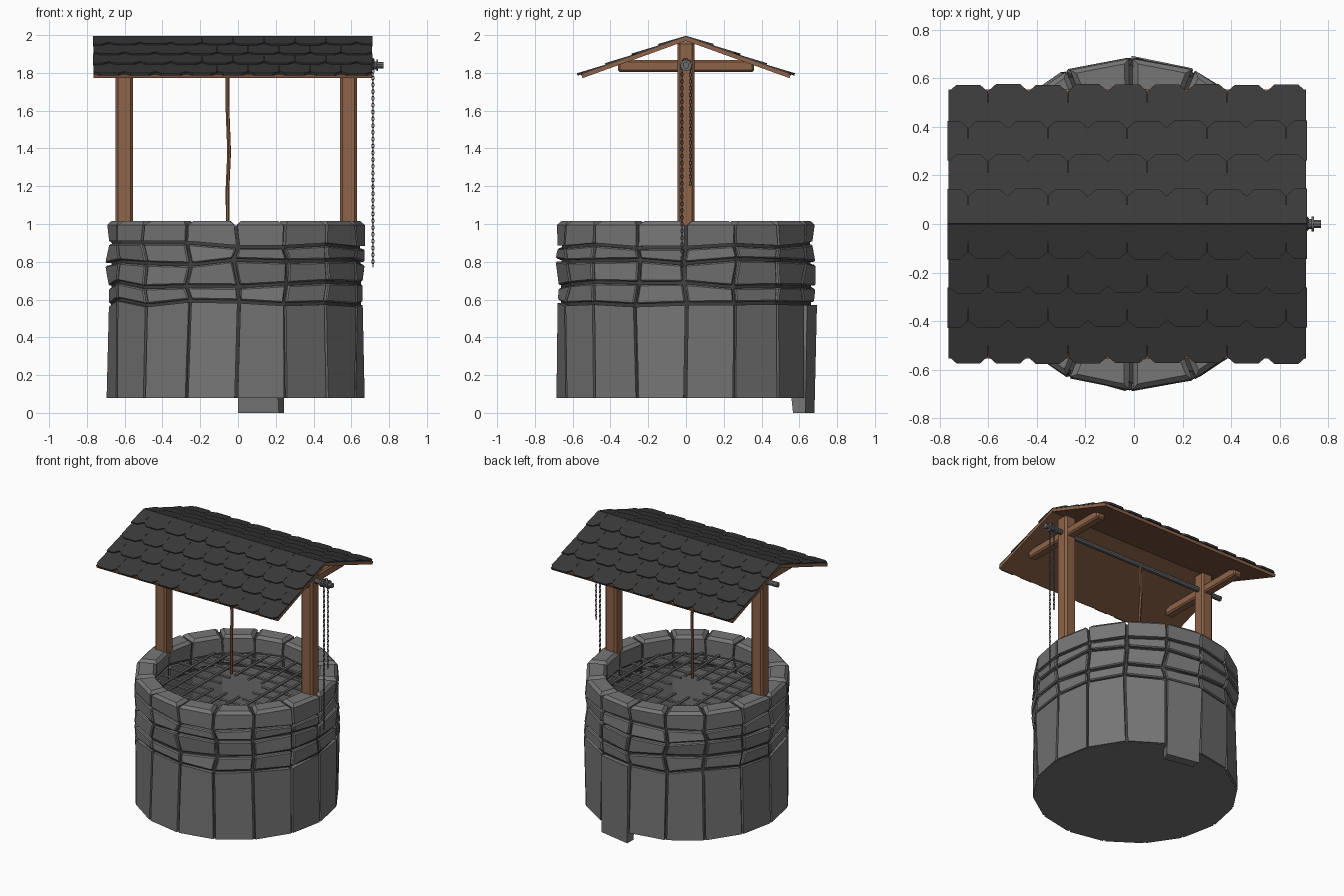
import bpy, bmesh, math, random
from mathutils import Vector

if "Cube" in bpy.data.objects:
    bpy.data.objects.remove(bpy.data.objects["Cube"])

random.seed(4)
CX = -0.01          # centre of the well shaft


def mat(name, v):
    m = bpy.data.materials.new(name)
    m.diffuse_color = (*v, 1)
    m.use_nodes = True
    m.node_tree.nodes["Principled BSDF"].inputs["Base Color"].default_value = m.diffuse_color
    return m


STONE = mat("stone grey", (0.18, 0.18, 0.18))
MORTAR = mat("mortar dark grey", (0.05, 0.05, 0.05))
WOOD = mat("brown wood", (0.27, 0.125, 0.065))
SHINGLE = mat("shingle charcoal", (0.042, 0.042, 0.042))
IRON = mat("iron grey", (0.15, 0.15, 0.155))
ROPE = mat("rope brown", (0.24, 0.11, 0.055))


def finish(bm, name, material):
    bmesh.ops.recalc_face_normals(bm, faces=bm.faces[:])
    me = bpy.data.meshes.new(name)
    bm.to_mesh(me)
    bm.free()
    me.materials.append(material)
    ob = bpy.data.objects.new(name, me)
    bpy.context.collection.objects.link(ob)
    return ob


def prism(bm, bottom, top):
    """Closed solid between two matching outlines."""
    lo = [bm.verts.new(p) for p in bottom]
    hi = [bm.verts.new(p) for p in top]
    n = len(lo)
    bm.faces.new(lo[::-1])
    bm.faces.new(hi)
    for i in range(n):
        bm.faces.new((lo[i], lo[(i + 1) % n], hi[(i + 1) % n], hi[i]))


def rod(bm, a, b, r, n=8):
    a, b = Vector(a), Vector(b)
    m = (b - a).to_track_quat('Z', 'Y').to_matrix().to_4x4()
    m.translation = (a + b) / 2
    bmesh.ops.create_cone(bm, cap_ends=True, segments=n, radius1=r, radius2=r,
                          depth=(b - a).length, matrix=m)


def beam(name, x0, x1, y0, y1, z0, z1, bev):
    bm = bmesh.new()
    prism(bm, [(x0, y0, z0), (x1, y0, z0), (x1, y1, z0), (x0, y1, z0)],
          [(x0, y0, z1), (x1, y0, z1), (x1, y1, z1), (x0, y1, z1)])
    bmesh.ops.bevel(bm, geom=bm.edges[:], offset=bev, segments=1, affect='EDGES')
    return finish(bm, name, WOOD)


def polar(r, a, z):
    return Vector((CX + r * math.cos(a), r * math.sin(a), z))


# Stone courses: a shared, slightly irregular grid of joints, one block per cell
N = 16
LEVELS = [0.08, 0.585, 0.68, 0.80, 0.89, 1.015]
R_OUT, R_IN = 0.683, 0.545
grid = []
for k, z in enumerate(LEVELS):
    loose = 0.3 if k in (0, 5) else 1
    lift = 0 if k in (0, 5) else 1
    grid.append([(R_OUT + random.uniform(-0.014, 0.012) * loose,
                  i * math.tau / N + random.uniform(-0.025, 0.025) * loose,
                  z + random.uniform(-0.016, 0.016) * lift) for i in range(N)])
bm = bmesh.new()
for k in range(5):
    for i in range(N):
        j = (i + 1) % N
        wrap = math.tau if j == 0 else 0
        g = 0.012                                  # half joint gap, as an angle
        gz0 = 0.0 if k == 0 else 0.008
        gz1 = 0.0 if k == 4 else 0.008
        slipped = k == 0 and i == 3                # the dropped block at the back
        rings = []
        for row, dz, dr, rin in ((grid[k], gz0, 0.0, 0.61), (grid[k + 1], -gz1, 0.015, R_IN)):
            (ra, ta, za), (rb, tb, zb) = row[i], row[j]
            ta, tb = ta + g, tb + wrap - g
            za, zb = za + dz, zb + dz
            if not slipped:
                dr, rin = 0, R_IN
            drop = 0.08 if slipped and row is grid[0] else 0
            rings.append([polar(ra + dr, ta, za - drop), polar(rb + dr, tb, zb - drop),
                          polar(rin, tb, zb - drop), polar(rin, ta, za - drop)])
        tmp = bmesh.new()
        prism(tmp, *rings)
        up = [e for e in tmp.edges if k == 4 and all(abs(v.co.z - 1.015) < 0.02 for v in e.verts)]
        if k > 0:
            bmesh.ops.bevel(tmp, geom=up or tmp.edges[:], offset=0.02 if up else 0.007,
                            segments=1, affect='EDGES')
        me = bpy.data.meshes.new("tmp")
        tmp.to_mesh(me)
        tmp.free()
        bm.from_mesh(me)
        bpy.data.meshes.remove(me)
finish(bm, "stone_blocks", STONE)

# Mortar core behind the joints
bm = bmesh.new()
prof = [(0.664, 0.085), (0.662, 0.6), (0.655, 0.992), (0.555, 0.992), (0.555, 0.085)]
loops = [[bm.verts.new(polar(r, i * math.tau / N, z)) for i in range(N)] for r, z in prof]
for a, b in zip(loops, loops[1:] + loops[:1]):
    for i in range(N):
        bm.faces.new((a[i], a[(i + 1) % N], b[(i + 1) % N], b[i]))
finish(bm, "mortar_core", MORTAR)

# Plain shaft lining below the grate, and the closed floor
bm = bmesh.new()
loops = [[bm.verts.new(polar(0.543, i * math.tau / N, z)) for i in range(N)] for z in (0.082, 0.79)]
for i in range(N):
    bm.faces.new((loops[0][i], loops[1][i], loops[1][i - 1], loops[0][i - 1]))
finish(bm, "shaft_lining", STONE)
bm = bmesh.new()
rim = [polar(0.672, i * math.tau / N, 0) for i in range(N)]
prism(bm, [p + Vector((0, 0, 0.078)) for p in rim], [p + Vector((0, 0, 0.084)) for p in rim])
finish(bm, "well_floor", STONE)

# Iron grate with a broken opening in the middle
bm = bmesh.new()
for axis in (0, 1):
    z = 0.88 + 0.014 * axis
    for n in range(-4, 5):
        o = n * 0.108 + random.uniform(-0.012, 0.012)
        h = math.sqrt(0.555 ** 2 - o * o)
        spans = [(-h, -0.13), (0.13, h)] if abs(n) <= 1 else [(-h, h)]
        for s, e in spans:
            a, b = ((s, o), (e, o)) if axis == 0 else ((o, s), (o, e))
            rod(bm, (CX + a[0], a[1], z), (CX + b[0], b[1], z), 0.01, 6)
finish(bm, "grate", IRON)

# Posts and cross beams
for side, x in (("left", -0.603), ("right", 0.585)):
    beam(side + "_post", x - 0.046, x + 0.046, -0.046, 0.046, 0.95, 1.965, 0.013)
    beam(side + "_cross_beam", x - 0.033, x + 0.033, -0.36, 0.36, 1.805, 1.868, 0.01)

# Roof: wooden deck, dark underlay and four rows of clipped shingles on each slope
X0, X1, ANG = -0.765, 0.71, math.atan2(0.2, 0.555)
PITCH = (X1 - X0) / 9


def slope(x, d, h, s):
    return Vector((x, s * (d * math.cos(ANG) + h * math.sin(ANG)),
                   1.991 - d * math.sin(ANG) + h * math.cos(ANG)))


deck, tiles = bmesh.new(), bmesh.new()
for s in (-1, 1):
    for target, end, h0, h1 in ((deck, 0.59, -0.02, 0), (tiles, 0.57, 0, 0.004)):
        outline = [(X0, 0), (X1, 0), (X1, end), (X0, end)]
        prism(target, [slope(x, d, h0, s) for x, d in outline],
              [slope(x, d, h1, s) for x, d in outline])
    for row, d1 in enumerate((0.606, 0.448, 0.299, 0.149)):
        d0 = max(0, d1 - 0.17)
        for c in range(-1, 10):
            xc = X0 + (c + 0.5 + 0.5 * (row % 2)) * PITCH
            w = PITCH / 2 - 0.0006
            if xc - w > X1 - 0.01 or xc + w < X0 + 0.01:
                continue
            tip = d1 + random.uniform(-0.003, 0.003)
            pts = [(-w, d0), (w, d0), (w, tip - 0.03), (w * 0.6, tip),
                   (-w * 0.6, tip), (-w, tip - 0.03)]
            pts = [(min(max(xc + x, X0 - 0.003), X1 + 0.003), d) for x, d in pts]
            prism(tiles, [slope(x, d, 0.0005, s) for x, d in pts],
                  [slope(x, d, 0.005 + 0.009 * (d - d0) / (d1 - d0), s) for x, d in pts])
finish(deck, "roof_deck", WOOD)
finish(tiles, "roof_shingles", SHINGLE)

# Axle with a flanged chain wheel on the right end
bm = bmesh.new()
rod(bm, (-0.75, 0, 1.84), (0.77, 0, 1.84), 0.018, 10)
rod(bm, (0.67, 0, 1.84), (0.74, 0, 1.84), 0.021, 10)
for x in (0.685, 0.737):
    rod(bm, (x - 0.005, 0, 1.84), (x + 0.005, 0, 1.84), 0.03, 12)
finish(bm, "axle", IRON)

# Chain: alternating links hanging from both sides of the wheel
bm = bmesh.new()


def link(c, flip):
    rings = []
    for i in range(8):
        a = (i + 0.5) * math.tau / 8
        u, v = math.cos(a), math.sin(a)
        ring = []
        for q in range(4):
            b = q * math.tau / 4
            p = 0.0062 * u * (1 + 0.45 * math.cos(b))
            z, t = 0.012 * v * (1 + 0.22 * math.cos(b)), 0.003 * math.sin(b)
            ring.append(bm.verts.new(Vector(c) + Vector((t, p, z) if flip else (p, t, z))))
        rings.append(ring)
    for i in range(8):
        a, b = rings[i], rings[(i + 1) % 8]
        for q in range(4):
            bm.faces.new((a[q], a[(q + 1) % 4], b[(q + 1) % 4], b[q]))


for y, zend in ((-0.021, 0.78), (0.023, 1.21)):
    for n in range(int((1.845 - zend) / 0.018) + 1):
        link((0.714, y, 1.845 - n * 0.018), n % 2)
for n in range(1, 5):
    a = math.pi * n / 5
    link((0.714, 0.022 * math.cos(a), 1.845 + 0.022 * math.sin(a)), n % 2)
finish(bm, "chain", IRON)

# Rope with slight kinks
bm = bmesh.new()
path = [(-0.055, 0, 1.84), (-0.056, 0.004, 1.62), (-0.047, -0.004, 1.38),
        (-0.055, 0.003, 1.2), (-0.054, 0, 0.97)]
for a, b in zip(path, path[1:]):
    rod(bm, a, b, 0.0105, 6)
finish(bm, "rope", ROPE)
